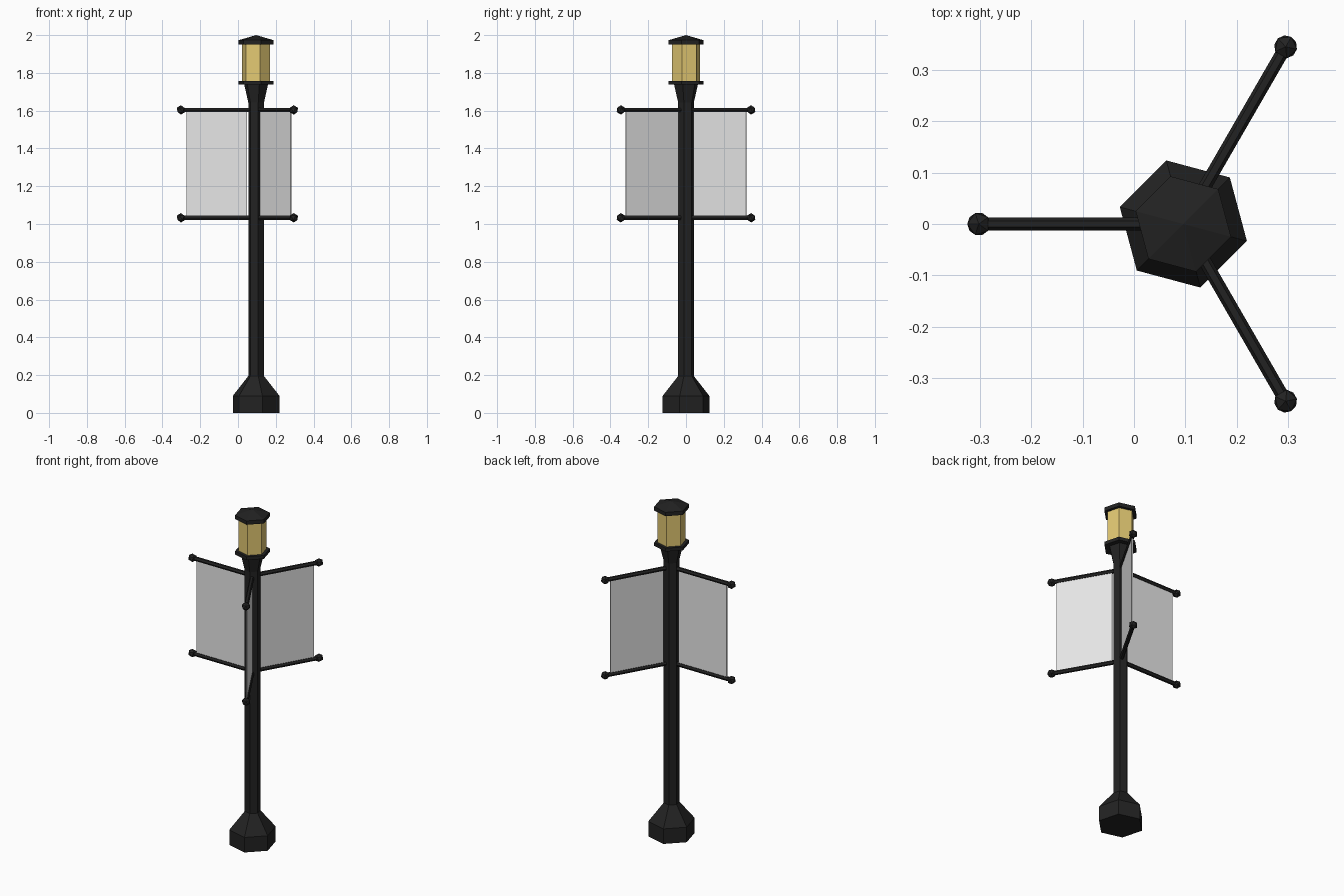
import bpy, bmesh, math
from mathutils import Matrix, Vector

if "Cube" in bpy.data.objects:
    bpy.data.objects.remove(bpy.data.objects["Cube"])

CX = 0.096                    # pole axis
PHASE = math.radians(45)      # first hexagon corner


def material(name, rgb):
    m = bpy.data.materials.new(name)
    m.diffuse_color = (*rgb, 1)
    m.use_nodes = True
    m.node_tree.nodes["Principled BSDF"].inputs["Base Color"].default_value = m.diffuse_color
    return m


IRON = material("black_iron", (0.016, 0.016, 0.016))
GLASS = material("yellow_glass", (0.76, 0.58, 0.17))
CLOTH = material("pale_cloth", (0.8, 0.8, 0.8))


def finish(name, bm, mat, matrix=Matrix()):
    bmesh.ops.recalc_face_normals(bm, faces=bm.faces)
    me = bpy.data.meshes.new(name)
    bm.to_mesh(me)
    bm.free()
    me.materials.append(mat)
    ob = bpy.data.objects.new(name, me)
    ob.matrix_world = matrix
    bpy.context.collection.objects.link(ob)
    return ob


def hex_lathe(name, profile, mat):
    """Six-sided solid from (radius, height) pairs; radius 0 makes a peak."""
    bm = bmesh.new()
    rings = []
    for r, z in profile:
        n = 6 if r > 0 else 1
        rings.append([bm.verts.new((r * math.cos(PHASE + k * math.pi / 3),
                                    r * math.sin(PHASE + k * math.pi / 3), z))
                      for k in range(n)])
    bm.faces.new(rings[0])
    for a, b in zip(rings, rings[1:]):
        for k in range(6):
            j = (k + 1) % 6
            bm.faces.new((a[k], a[j], b[0]) if len(b) == 1
                         else (a[k], a[j], b[j], b[k]))
    if len(rings[-1]) == 6:
        bm.faces.new(rings[-1])
    return finish(name, bm, mat, Matrix.Translation((CX, 0, 0)))


# Post with flared foot and head, then the lantern
hex_lathe("post", [(0.128, 0), (0.128, 0.09), (0.043, 0.195),
                   (0.043, 1.643), (0.066, 1.742)], IRON)
hex_lathe("lantern_tray", [(0.096, 1.738), (0.096, 1.758)], IRON)
hex_lathe("lantern_glass", [(0.077, 1.757), (0.077, 1.951)], GLASS)
hex_lathe("lantern_cap", [(0.096, 1.95), (0.096, 1.973), (0, 2.0)], IRON)

# Three banners, each hung between two ball-tipped arms
ARM, Z_LOW, Z_HIGH = 0.398, 1.033, 1.604
for i, angle in enumerate((60, 180, 300), 1):
    turn = Matrix.Translation((CX, 0, 0)) @ Matrix.Rotation(math.radians(angle), 4, 'Z')
    for level, z in (("lower", Z_LOW), ("upper", Z_HIGH)):
        bm = bmesh.new()
        bmesh.ops.create_cone(
            bm, cap_ends=True, segments=6, radius1=0.0125, radius2=0.0125, depth=ARM,
            matrix=Matrix.Translation((ARM / 2, 0, z)) @ Matrix.Rotation(math.pi / 2, 4, 'Y'))
        finish(f"{level}_arm_{i}", bm, IRON, turn)
        bm = bmesh.new()
        bmesh.ops.create_icosphere(bm, subdivisions=1, radius=0.025,
                                   matrix=Matrix.Translation((ARM, 0, z)))
        finish(f"{level}_arm_ball_{i}", bm, IRON, turn)
    bm = bmesh.new()
    inner, outer = 0.048, 0.368
    bmesh.ops.create_cube(
        bm, size=1,
        matrix=Matrix.Translation(((inner + outer) / 2, 0, (Z_LOW + Z_HIGH) / 2))
        @ Matrix.Diagonal(Vector((outer - inner, 0.006, Z_HIGH - Z_LOW, 1))))
    finish(f"banner_{i}", bm, CLOTH, turn)
